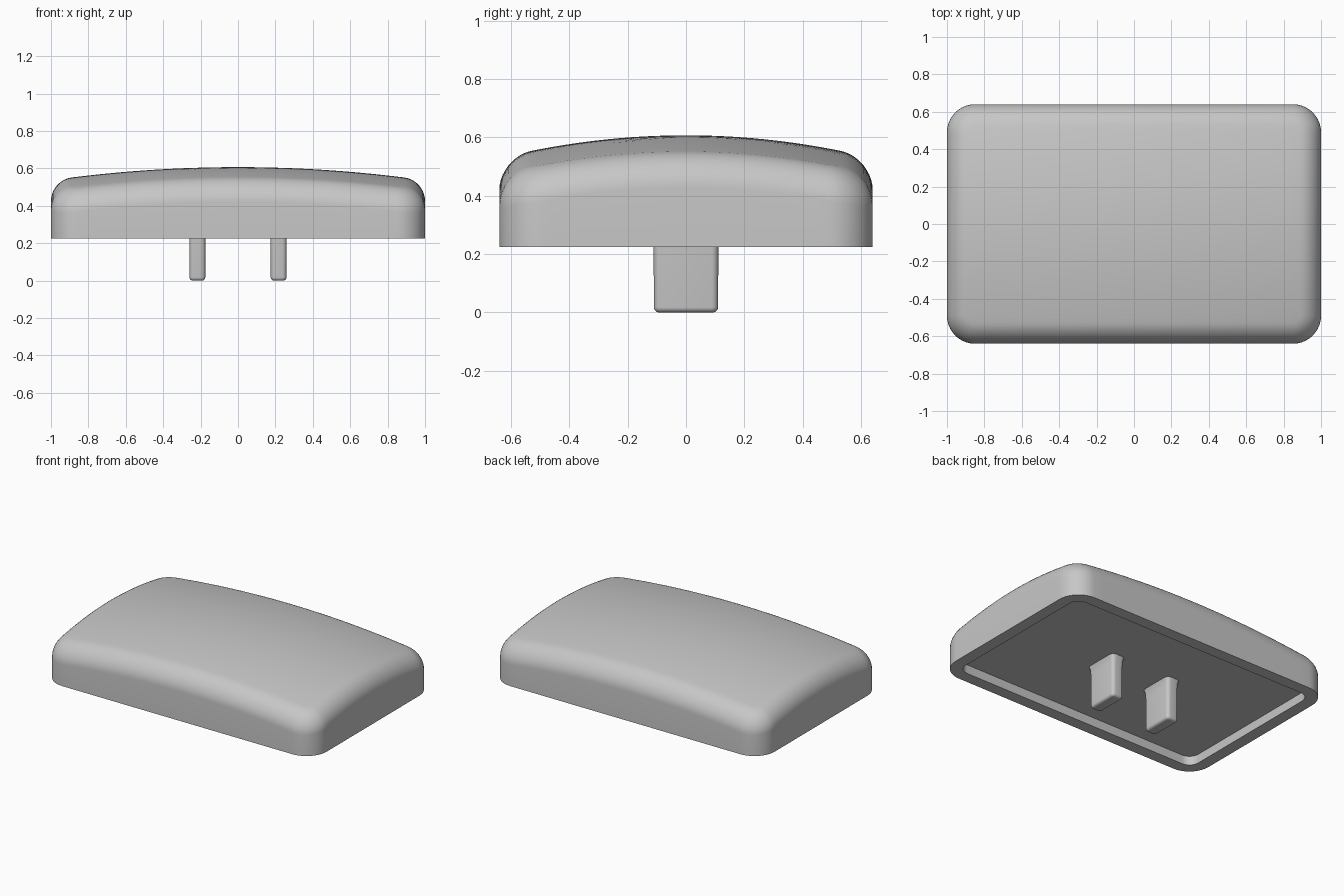
import bpy, bmesh, math

cube = bpy.data.objects.get("Cube")
if cube:
    bpy.data.objects.remove(cube, do_unlink=True)

grey = bpy.data.materials.new("plain grey")
grey.use_nodes = True
colour = (0.57, 0.57, 0.57, 1)
grey.diffuse_color = colour
grey.node_tree.nodes["Principled BSDF"].inputs["Base Color"].default_value = colour


def outline(hx, hy, radius, arc=10, side=24):
    """Points of a rounded rectangle, counter-clockwise, with divided sides."""
    points = []
    corners = [(1, 1), (-1, 1), (-1, -1), (1, -1)]
    for quarter, (sx, sy) in enumerate(corners):
        cx, cy = sx * (hx - radius), sy * (hy - radius)
        for i in range(arc + 1):
            a = math.pi / 2 * (quarter + i / arc)
            points.append((cx + radius * math.cos(a), cy + radius * math.sin(a)))
        # Walk along the straight side towards the next corner
        tx, ty = corners[(quarter + 1) % 4]
        dx, dy = tx * (hx - radius) - cx, ty * (hy - radius) - cy
        x, y = points[-1]
        points += [(x + dx * i / side, y + dy * i / side) for i in range(1, side)]
    return points


def loft(name, rings, centre_x=0):
    """Skin stacked rings, closing the first with a flat cap, the last with a fan."""
    bm = bmesh.new()
    loops = [[bm.verts.new(p) for p in ring] for ring in rings]
    for low, high in zip(loops, loops[1:]):
        for i in range(len(low)):
            j = (i + 1) % len(low)
            bm.faces.new((low[i], low[j], high[j], high[i]))
    bm.faces.new(loops[0][::-1])
    cap = bm.faces.new(loops[-1])
    bmesh.ops.poke(bm, faces=[cap])
    bmesh.ops.recalc_face_normals(bm, faces=bm.faces)
    mesh = bpy.data.meshes.new(name)
    bm.to_mesh(mesh)
    bm.free()
    mesh.materials.append(grey)
    obj = bpy.data.objects.new(name, mesh)
    bpy.context.collection.objects.link(obj)
    obj.location.x = centre_x
    bpy.ops.object.select_all(action='DESELECT')
    obj.select_set(True)
    bpy.context.view_layer.objects.active = obj
    bpy.ops.object.shade_smooth_by_angle(angle=math.radians(35))


def dome(x, y):
    return 0.607 - 0.07 * x * x - 0.19 * y * y


# Cap: recessed underside, straight walls, rounded shoulder and domed top
HX, HY, CORNER, FILLET = 1.0, 0.64, 0.15, 0.11
BASE, FLOOR, RIM = 0.225, 0.285, 0.08


def inset(d):
    return outline(HX - d, HY - d, CORNER - d)


rings = [[(x, y, z) for x, y in inset(d)]
         for d, z in [(RIM, FLOOR), (RIM, BASE), (0, BASE)]]
for i in range(11):
    t = math.pi / 2 * i / 10
    drop = FILLET * (1 - math.sin(t))
    rings.append([(x, y, dome(x, y) - drop)
                  for x, y in inset(FILLET * (1 - math.cos(t)))])
for i in range(1, 16):
    s = 1 - i / 16
    rings.append([(x * s, y * s, dome(x * s, y * s)) for x, y in inset(FILLET)])
loft("cap", rings)

# Two mounting prongs with rounded tips and a small flare at the root
SOFT = 0.018
levels = [(SOFT * (1 - math.sin(a)), SOFT * (1 - math.cos(a)))
          for a in (math.pi / 2 * i / 5 for i in range(6))]
levels += [(-0.001, BASE), (-0.004, 0.265), (-0.013, FLOOR + 0.003)]
for side, name in [(1, "left_prong"), (-1, "right_prong")]:
    rings = [[(x, y, z) for x, y in outline(0.042 - d, 0.11 - d, 0.022 - d, 5, 1)]
             for d, z in levels]
    loft(name, rings, side * 0.217)
